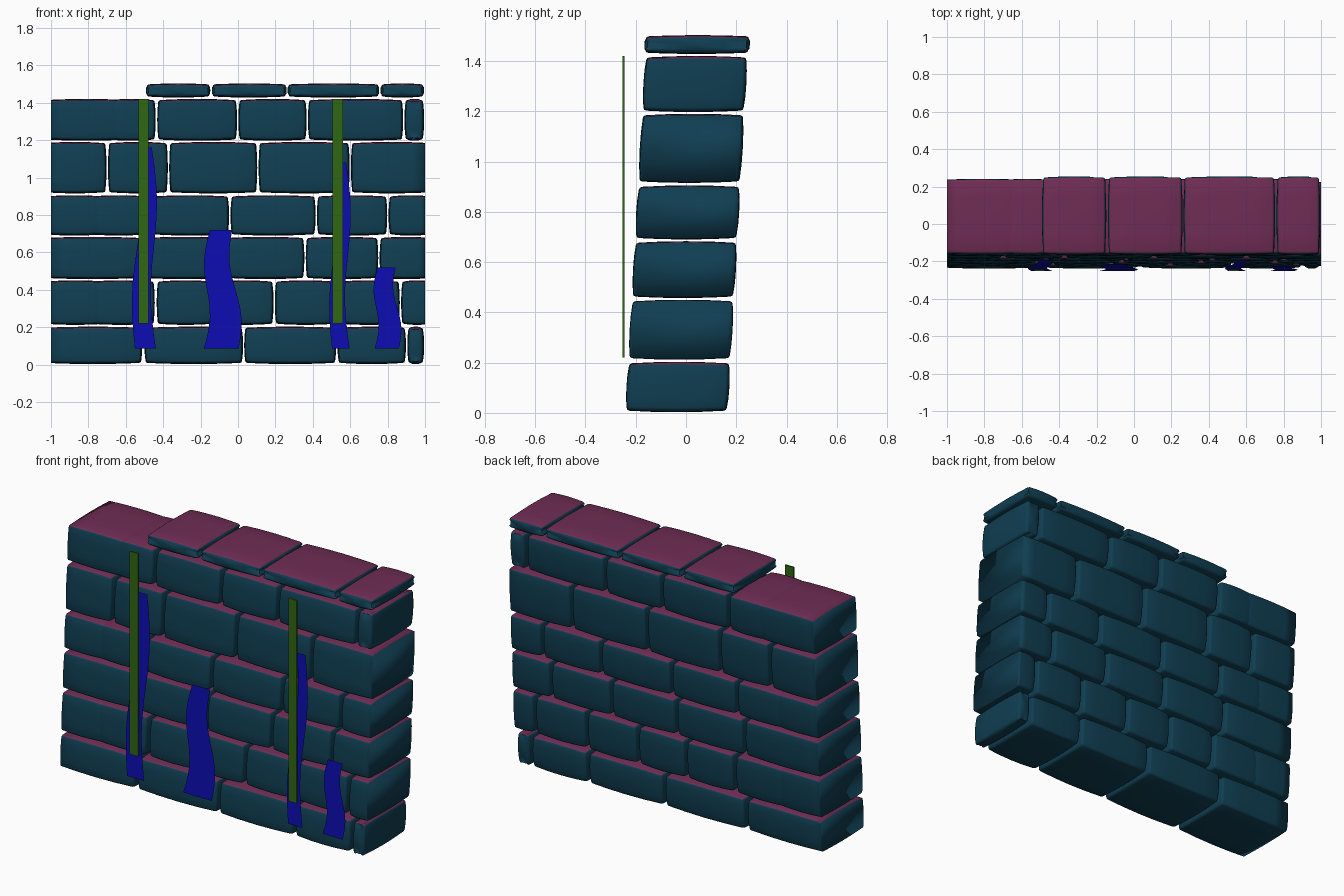
import bpy, bmesh, math
from mathutils import Vector

if "Cube" in bpy.data.objects:
    bpy.data.objects.remove(bpy.data.objects["Cube"])

LEAN = 0.056   # backward lean, y per z


def material(name, rgb):
    m = bpy.data.materials.new(name)
    m.diffuse_color = (*rgb, 1)
    m.use_nodes = True
    m.node_tree.nodes["Principled BSDF"].inputs["Base Color"].default_value = m.diffuse_color
    return m


STONE = material("stone_side", (0.005, 0.048, 0.084))
TOP = material("stone_top", (0.16, 0.026, 0.09))
VINE = material("vine_blue", (0.004, 0.004, 0.43))
STRIP = material("strip_green", (0.03, 0.14, 0.006))


def finish(name, bm, mats, smooth=True):
    me = bpy.data.meshes.new(name)
    bm.to_mesh(me)
    bm.free()
    for m in mats:
        me.materials.append(m)
    for p in me.polygons:
        p.use_smooth = smooth
    ob = bpy.data.objects.new(name, me)
    bpy.context.collection.objects.link(ob)
    return ob


def stone(name, x0, x1, z0, z1, depth=0.205, bulge=0.011):
    """Pillow-shaped block, softly bevelled, trimmed flat at the wall ends."""
    bm = bmesh.new()
    bmesh.ops.create_cube(bm, size=2)
    bmesh.ops.subdivide_edges(bm, edges=bm.edges[:], cuts=3, use_grid_fill=True)
    rim = [e for e in bm.edges if e.calc_face_angle(0) > 1]
    half = Vector(((x1 - x0) / 2, depth, (z1 - z0) / 2))
    mid = Vector(((x0 + x1) / 2, 0, (z0 + z1) / 2))
    for v in bm.verts:
        u = v.co.copy()
        for i in range(3):
            a, b = u[(i + 1) % 3], u[(i + 2) % 3]
            v.co[i] = u[i] * (half[i] - bulge * (a * a + b * b) / 2)
    bmesh.ops.bevel(bm, geom=rim, offset=0.012, segments=2, profile=0.5,
                    affect='EDGES', clamp_overlap=True)
    for v in bm.verts:
        v.co += mid
        v.co.y += LEAN * v.co.z - 0.038
    for s in (-1, 1):
        if (s < 0 and x0 < -1) or (s > 0 and x1 > 1):
            cut = bmesh.ops.bisect_plane(
                bm, geom=bm.verts[:] + bm.edges[:] + bm.faces[:],
                plane_co=(s, 0, 0), plane_no=(s, 0, 0), clear_outer=True)
            edges = [g for g in cut["geom_cut"] if isinstance(g, bmesh.types.BMEdge)]
            bmesh.ops.holes_fill(bm, edges=edges, sides=0)
    bmesh.ops.recalc_face_normals(bm, faces=bm.faces[:])
    for f in bm.faces:
        f.material_index = 1 if f.normal.z > 0.7 else 0
    finish(name, bm, (STONE, TOP))


# Courses: (bottom, top, [(stone left, stone right), ...])
L, R = -1.04, 1.04
courses = [
    (0.003, 0.203, [(L, -.512), (-.50, .027), (.033, .525), (.532, .898), (.905, .995)]),
    (0.212, 0.450, [(L, -.70), (-.80, -.445), (-.435, -.125), (-.118, .19),
                    (.197, .525), (.532, .865), (.872, R)]),
    (0.457, 0.683, [(L, -.515), (-.507, -.07), (-.063, .355), (.362, .75), (.757, R)]),
    (0.690, 0.905, [(L, -.71), (-.80, -.475), (-.467, -.048), (-.04, .415),
                    (.422, .798), (.805, R)]),
    (0.915, 1.190, [(L, -.703), (-.695, -.375), (-.368, .103), (.11, .597), (.604, R)]),
    (1.197, 1.420, [(L, -.58), (-.70, -.44), (-.432, -.005), (.002, .367),
                    (.374, .883), (.89, .995)]),
]
for r, (z0, z1, spans) in enumerate(courses):
    for c, (a, b) in enumerate(spans):
        stone(f"stone_{r + 1}_{c + 1}", a, b, z0, z1)

# Coping slabs, missing over the left quarter
for c, (a, b) in enumerate([(-.492, -.148), (-.14, .26), (.265, .755), (.762, .995)]):
    stone(f"cap_slab_{c + 1}", a, b, 1.428, 1.503, depth=0.21, bulge=0.009)


# Tapered wavy ribbons lying on the leaning front face
def vine(name, x, height, width, tip, wave, steps=12):
    bm = bmesh.new()
    prev = None
    for i in range(steps + 1):
        t = i / steps
        z = 0.085 + (height - 0.085) * t
        cx = x + wave * math.sin(2 * math.pi * t)
        w = (width + (tip - width) * t) / 2
        y = -0.255 + LEAN * z
        row = [bm.verts.new((cx - w, y, z)), bm.verts.new((cx + w, y, z))]
        if prev:
            bm.faces.new((prev[0], prev[1], row[1], row[0]))
        prev = row
    finish(name, bm, (VINE,))


vine("vine_1", -.495, 1.16, .112, .068, -.022)
vine("vine_2", -.09, .72, .187, .118, .024)
vine("vine_3", .55, 1.08, .094, .056, -.02)
vine("vine_4", .795, .52, .13, .096, .018)

# Upright thin strips standing just off the face
for i, x in enumerate((-.505, .533)):
    bm = bmesh.new()
    bmesh.ops.create_cube(bm, size=1)
    for v in bm.verts:
        v.co = (x + v.co.x * .055, -.248 + v.co.y * .008, .82 + v.co.z * 1.2)
    finish(f"strip_{i + 1}", bm, (STRIP,), smooth=False)
